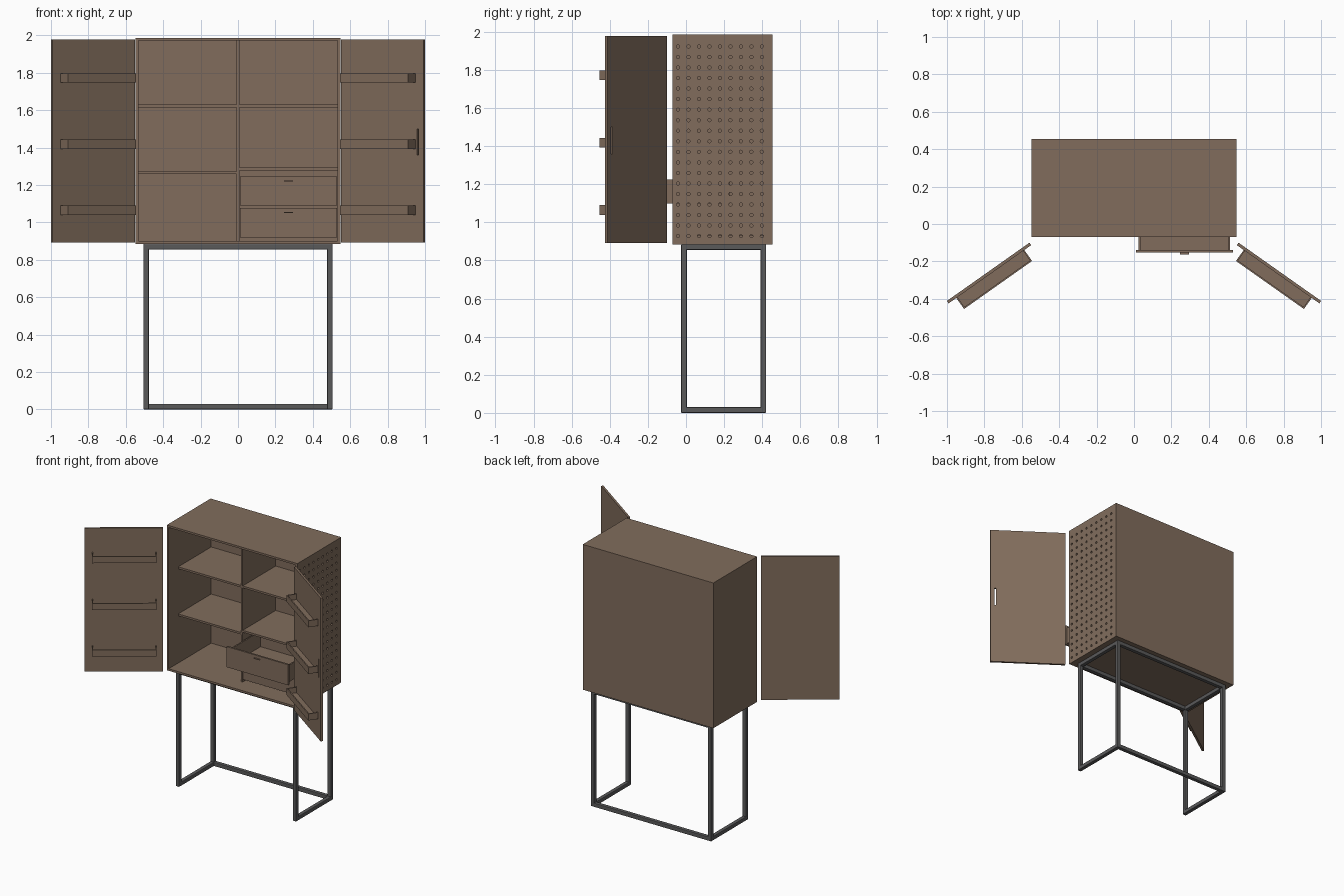
import bpy, bmesh, math
from mathutils import Matrix

if "Cube" in bpy.data.objects:
    bpy.data.objects.remove(bpy.data.objects["Cube"])


def material(name, rgb):
    m = bpy.data.materials.new(name)
    m.diffuse_color = (*rgb, 1)
    m.use_nodes = True
    m.node_tree.nodes["Principled BSDF"].inputs["Base Color"].default_value = m.diffuse_color
    return m


WOOD = material("brown wood", (0.22, 0.152, 0.108))
METAL = material("dark grey metal", (0.10, 0.10, 0.102))


def finish(name, bm, mat, mtx=None, mirror=False):
    if mtx:
        bm.transform(mtx)
    if mirror:
        bm.transform(Matrix.Scale(-1, 4, (1, 0, 0)))
    bmesh.ops.recalc_face_normals(bm, faces=bm.faces)
    me = bpy.data.meshes.new(name)
    bm.to_mesh(me)
    bm.free()
    me.materials.append(mat)
    ob = bpy.data.objects.new(name, me)
    bpy.context.collection.objects.link(ob)
    return ob


def boxes(name, specs, mat=WOOD, mtx=None, mirror=False):
    """One object from boxes given as (x0, x1, y0, y1, z0, z1)."""
    bm = bmesh.new()
    for x0, x1, y0, y1, z0, z1 in specs:
        m = Matrix.Translation(((x0 + x1) / 2, (y0 + y1) / 2, (z0 + z1) / 2))
        m = m @ Matrix.Diagonal((x1 - x0, y1 - y0, z1 - z0, 1))
        bmesh.ops.create_cube(bm, size=1, matrix=m)
    return finish(name, bm, mat, mtx, mirror)


def cut(ob, cutter):
    mod = ob.modifiers.new("cut", 'BOOLEAN')
    mod.object = cutter
    mod.operation = 'DIFFERENCE'
    mod.solver = 'EXACT'
    bpy.context.view_layer.objects.active = ob
    bpy.ops.object.modifier_apply(modifier=mod.name)
    bpy.data.objects.remove(cutter)


# Cabinet shell
W, T = 0.548, 0.015
YF, YB = -0.07, 0.455
ZB, ZT = 0.885, 1.987
boxes("cabinet_top", [(-W, W, YF, YB, ZT - T, ZT)])
boxes("cabinet_floor", [(-W, W, YF, YB, ZB, ZB + T)])
boxes("cabinet_back", [(-W + T, W - T, YB - T, YB, ZB + T, ZT - T)])
boxes("left_side", [(-W, -W + T, YF, YB, ZB + T, ZT - T)])
right_side = boxes("right_side", [(W - T, W, YF, YB, ZB + T, ZT - T)])

# Perforation in the right side
bm = bmesh.new()
for i in range(9):
    for j in range(19):
        m = Matrix.Translation((W - T / 2, -0.042 + 0.055 * i, 0.928 + 0.0553 * j))
        m = m @ Matrix.Rotation(math.pi / 2, 4, 'Y')
        bmesh.ops.create_cone(bm, cap_ends=True, segments=12, radius1=0.0085,
                              radius2=0.0085, depth=T * 3, matrix=m)
cut(right_side, finish("hole_cutter", bm, WOOD))

# Divider and shelves, set back to leave room for the door racks
YS, YI = 0.045, YB - T
XI = W - T
boxes("divider", [(-0.008, 0.008, YS, YI, ZB + T, ZT - T)])
for k, z in enumerate((1.265, 1.622)):
    boxes(f"left_shelf_{k}", [(-XI, -0.008, YS, YI, z - 0.0075, z + 0.0075)])
for k, z in enumerate((1.285, 1.622)):
    boxes(f"right_shelf_{k}", [(0.008, XI, YS, YI, z - 0.0075, z + 0.0075)])


# Drawers: front plate, open box and a small tab pull
def drawer(name, y, z):
    boxes(name + "_front", [(0.012, 0.528, y, y + 0.014, z, z + 0.156)])
    x0, x1, y0, y1 = 0.024, 0.512, y + 0.014, y + 0.385
    z0, z1, t = z + 0.008, z + 0.136, 0.01
    boxes(name + "_box", [
        (x0, x1, y0, y1, z0, z0 + t),
        (x0, x0 + t, y0, y1, z0 + t, z1),
        (x1 - t, x1, y0, y1, z0 + t, z1),
        (x0 + t, x1 - t, y1 - t, y1, z0 + t, z1)])
    boxes(name + "_pull", [(0.245, 0.293, y - 0.009, y, z + 0.13, z + 0.135)])


drawer("upper_drawer", -0.153, 1.09)
drawer("lower_drawer", YS, 0.92)

# Doors, swung open, each with a slot grip and three trays
swing = Matrix.Translation((0.559, -0.10, 0)) @ Matrix.Rotation(math.radians(-35.2), 4, 'Z')
DL, DT = 0.54, 0.016
for side, mir in (("right", False), ("left", True)):
    door = boxes(side + "_door", [(0, DL, -DT, 0, 0.892, 1.979)], WOOD, swing, mir)
    slot = boxes("slot_cutter", [(0.498, 0.509, -0.1, 0.1, 1.36, 1.50)], WOOD, swing, mir)
    cut(door, slot)
    a, b, y0, y1, t = 0.045, 0.49, -DT - 0.072, -DT, 0.008
    for k, z in enumerate((1.04, 1.393, 1.747)):
        h = z + 0.05
        boxes(f"{side}_door_tray_{k}", [
            (a, b, y0, y1, z, z + t),
            (a, b, y0, y0 + t, z + t, h),
            (a, a + t, y0 + t, y1, z + t, h),
            (b - t, b, y0 + t, y1, z + t, h)], WOOD, swing, mir)

# Metal stand: four legs, full upper ring, lower ring open at the front
X, F, B, S = 0.506, -0.026, 0.421, 0.03
e = 0.004
bars = []
for s, n in ((-1, "left"), (1, "right")):
    xa, xb = sorted((s * X, s * (X - S)))
    bars += [(f"front_{n}_leg", (xa, xb, F, F + S, 0, ZB)),
             (f"back_{n}_leg", (xa, xb, B - S, B, 0, ZB)),
             (f"{n}_foot_bar", (xa, xb, F + e, B - e, 0, S)),
             (f"{n}_top_bar", (xa, xb, F + e, B - e, ZB - S, ZB))]
bars += [("back_foot_bar", (-X + e, X - e, B - S, B, 0, S)),
         ("back_top_bar", (-X + e, X - e, B - S, B, ZB - S, ZB)),
         ("front_top_bar", (-X + e, X - e, F, F + S, ZB - S, ZB))]
for name, spec in bars:
    ob = boxes(name, [spec], METAL)
    bev = ob.modifiers.new("edge", 'BEVEL')
    bev.width = 0.005
    bev.segments = 2
